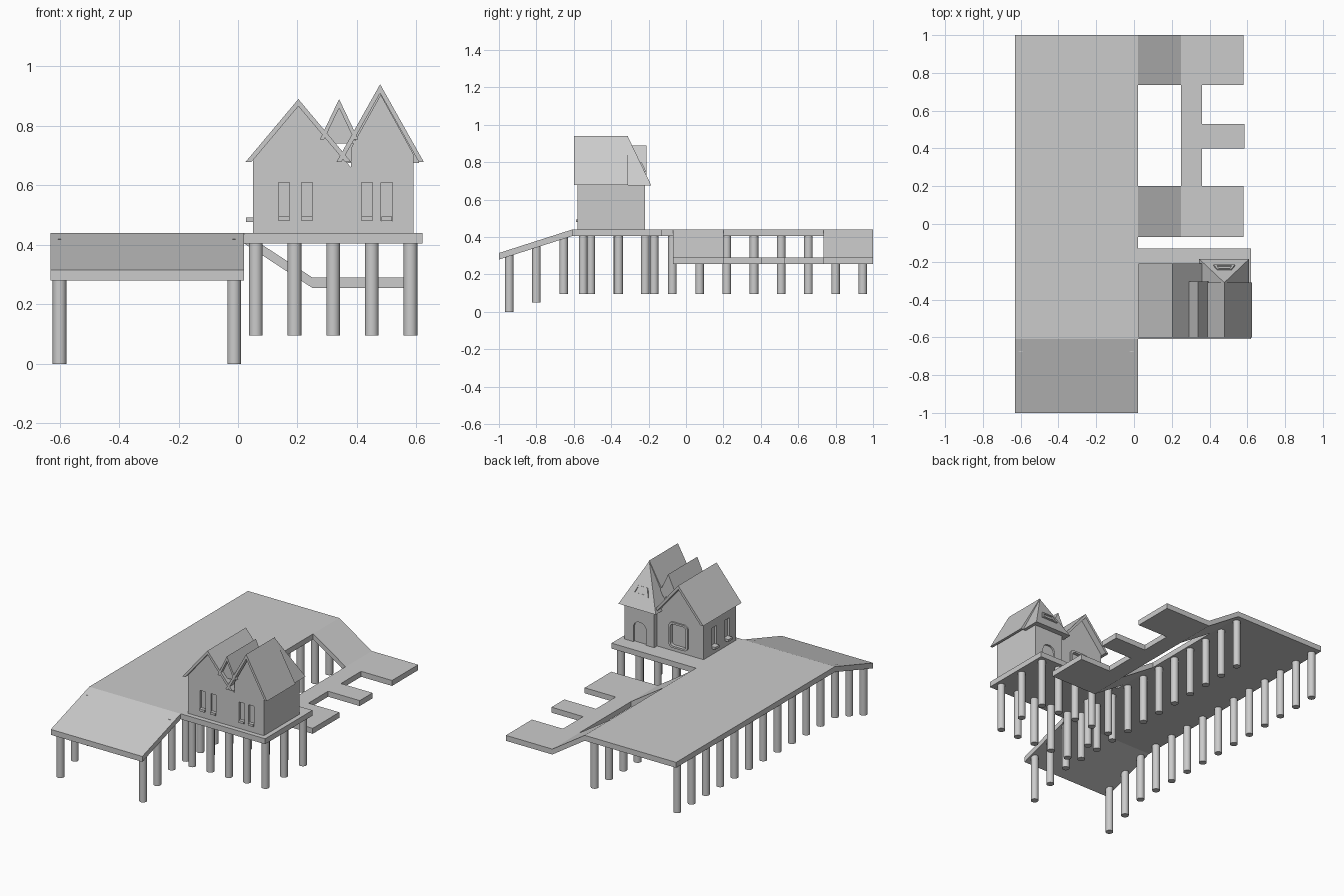
import bpy, bmesh, math

if "Cube" in bpy.data.objects:
    bpy.data.objects.remove(bpy.data.objects["Cube"])


def prism(name, pts, axis, a, b):
    """Extrude a 2D outline along an axis from a to b."""
    place = {'x': lambda u, v, t: (t, u, v),
             'y': lambda u, v, t: (u, t, v),
             'z': lambda u, v, t: (u, v, t)}[axis]
    bm = bmesh.new()
    lo = [bm.verts.new(place(u, v, a)) for u, v in pts]
    hi = [bm.verts.new(place(u, v, b)) for u, v in pts]
    bm.faces.new(lo)
    bm.faces.new(hi)
    n = len(pts)
    for i in range(n):
        j = (i + 1) % n
        bm.faces.new((lo[i], lo[j], hi[j], hi[i]))
    bmesh.ops.recalc_face_normals(bm, faces=bm.faces)
    me = bpy.data.meshes.new(name)
    bm.to_mesh(me)
    bm.free()
    ob = bpy.data.objects.new(name, me)
    bpy.context.collection.objects.link(ob)
    return ob


def box(name, x0, x1, y0, y1, z0, z1):
    return prism(name, [(x0, y0), (x1, y0), (x1, y1), (x0, y1)], 'z', z0, z1)


def pile(name, x, y, z0, z1):
    bpy.ops.mesh.primitive_cylinder_add(vertices=20, radius=0.023, depth=z1 - z0,
                                        location=(x, y, (z0 + z1) / 2))
    bpy.context.object.name = name
    bpy.ops.object.shade_smooth_by_angle()


def cut(ob, cutter):
    m = ob.modifiers.new("cut", 'BOOLEAN')
    m.operation = 'DIFFERENCE'
    m.object = cutter
    bpy.context.view_layer.objects.active = ob
    bpy.ops.object.modifier_apply(modifier=m.name)
    bpy.data.objects.remove(cutter)


def roof(name, cx, top, half, slope, thick, y0, y1):
    """Bent roof sheet running along y."""
    e = top - slope * half
    inner = half - thick / slope
    prism(name, [(cx - half, e), (cx, top), (cx + half, e), (cx + inner, e),
                 (cx, top - thick), (cx - inner, e)], 'y', y0, y1)


def rounded(cx, z0, z1, w, r, both=True):
    """Rectangle outline with rounded top (and optionally bottom) corners."""
    h, pts = w / 2, []
    corners = [(cx + h - r, z1 - r, 0), (cx - h + r, z1 - r, 90)]
    if both:
        corners += [(cx - h + r, z0 + r, 180), (cx + h - r, z0 + r, 270)]
    for x, z, a0 in corners:
        for k in range(6):
            a = math.radians(a0 + 18 * k)
            pts.append((x + r * math.cos(a), z + r * math.sin(a)))
    if not both:
        pts += [(cx - h, z0), (cx + h, z0)]
    return pts


# Main pier deck with sloping front
prism("pier_deck", [(-1, .28), (-.61, .405), (1, .405), (1, .44), (-.61, .44), (-1, .315)],
      'x', -.63, .02)
for x in (-.6, -.013):
    for i in range(14):
        y = -.945 + i * .1454
        pile("pier_pile", x, y, (0, .05)[i] if i < 2 else .095, (.31, .357)[i] if i < 2 else .42)

# House platform on perimeter piles
box("house_platform", .02, .62, -.61, -.13, .405, .44)
for i in range(5):
    for j in range(3):
        if j != 1 or i in (0, 4):
            pile("platform_pile", .06 + .13 * i, -.55 + .19 * j, .095, .42)

# Lower dock with fingers and two ramps
prism("lower_dock", [(.25, -.07), (.58, -.07), (.58, .2), (.36, .2), (.36, .4), (.585, .4),
                     (.585, .53), (.36, .53), (.36, .735), (.58, .735), (.58, 1), (.25, 1)],
      'z', .255, .29)
for y0, y1 in ((-.07, .2), (.735, 1)):
    prism("dock_ramp", [(.02, .44), (.25, .29), (.25, .255), (.02, .405)], 'y', y0, y1)

# House walls
left = prism("left_walls", [(.05, .44), (.38, .44), (.38, .66), (.205, .87), (.05, .684)],
             'y', -.58, -.25)
right = prism("right_walls", [(.38, .44), (.59, .44), (.59, .705), (.48, .905), (.38, .725)],
              'y', -.58, -.31)
back = box("right_back_walls", .38, .59, -.31, -.22, .44, .685)
prism("middle_gable", [(.28, .74), (.40, .74), (.34, .862)], 'y', -.58, -.305)

# Roofs
roof("left_roof", .203, .89, .178, 1.19, .024, -.60, -.21)
roof("right_roof", .478, .94, .147, 1.78, .03, -.60, -.31)
roof("middle_roof", .34, .89, .065, 2.1, .03, -.60, -.305)

# Hipped back end of the right roof
hip = box("hip_roof", .345, .61, -.31, -.185, .675, .935)
for v in hip.data.vertices:
    if v.co.z > .9:
        v.co = (.478, -.31, .935)
bm = bmesh.new()
bm.from_mesh(hip.data)
bmesh.ops.remove_doubles(bm, verts=bm.verts, dist=1e-4)
bm.to_mesh(hip.data)
bm.free()

# Attic window frame lying on the hip slope
ang = math.atan2(.125, .26)
frame = prism("attic_window", [(.42, .0), (.536, .0), (.516, .055), (.44, .055)], 'y', -.01, .008)
cut(frame, prism("cutter", [(.437, .011), (.519, .011), (.507, .044), (.449, .044)],
                 'y', .001, .05))
frame.rotation_euler.x = ang
frame.location = (0, -.221, .748)

# Front windows with sills
for ob, xs in ((left, (.155, .232)), (right, (.434, .5))):
    for x in xs:
        cut(ob, box("cutter", x - .019, x + .019, -.6, -.567, .48, .61))
        box("front_sill", x - .018, x + .018, -.588, -.566, .48, .495)

# Left side windows with sills
for y in (-.357, -.49):
    cut(left, box("cutter", 0, .063, y - .022, y + .022, .48, .61))
    box("side_sill", .027, .064, y - .022, y + .022, .477, .492)

# Large rounded back window
cut(left, prism("cutter", rounded(.225, .475, .615, .11, .02), 'y', -.262, -.2))
ring = prism("back_window_frame", rounded(.225, .463, .627, .134, .025), 'y', -.255, -.24)
cut(ring, prism("cutter", rounded(.225, .475, .615, .11, .02), 'y', -.3, -.2))

# Arched back door
cut(back, prism("cutter", rounded(.483, .43, .575, .09, .04, False), 'y', -.232, -.2))
